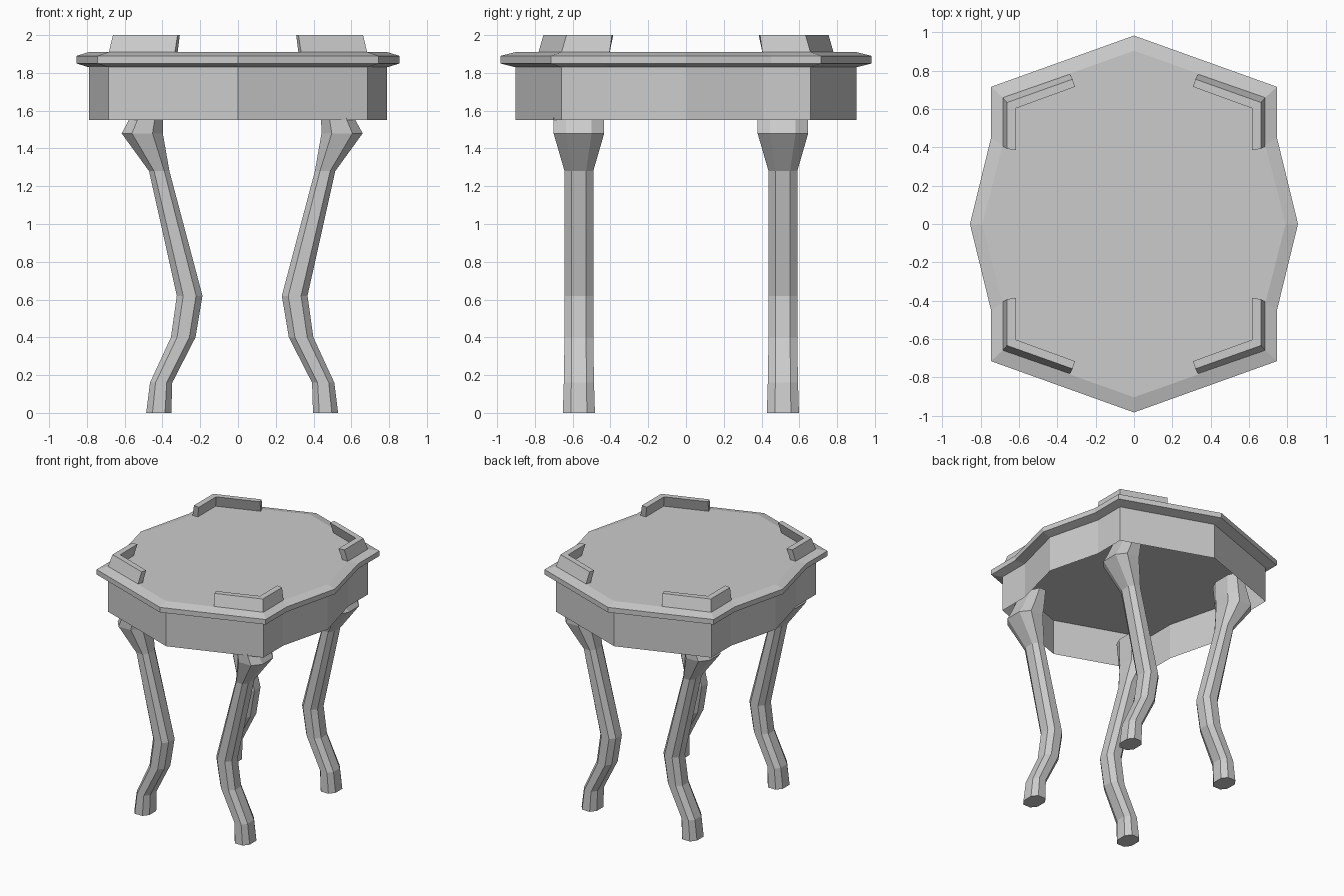
import bpy, bmesh

if "Cube" in bpy.data.objects:
    bpy.data.objects.remove(bpy.data.objects["Cube"])


def loft(name, rings, close_bottom=True, close_top=True):
    """Skin a list of equal-length point rings into one flat-shaded object."""
    bm = bmesh.new()
    vr = [[bm.verts.new(p) for p in ring] for ring in rings]
    n = len(vr[0])
    for a, b in zip(vr, vr[1:]):
        for i in range(n):
            j = (i + 1) % n
            bm.faces.new((a[i], a[j], b[j], b[i]))
    if close_bottom:
        bm.faces.new(vr[0][::-1])
    if close_top:
        bm.faces.new(vr[-1])
    bmesh.ops.recalc_face_normals(bm, faces=bm.faces)
    if not (close_bottom and close_top):
        # open shell: make sure the normals face away from the centre
        f = bm.faces[:][0]
        if f.normal.dot(f.calc_center_median()) < 0:
            bmesh.ops.reverse_faces(bm, faces=bm.faces[:])
    me = bpy.data.meshes.new(name)
    bm.to_mesh(me)
    bm.free()
    ob = bpy.data.objects.new(name, me)
    bpy.context.collection.objects.link(ob)
    return ob


def outline(quarter, z):
    """Mirror (right point, side, corner, back point) to a full 12-point outline."""
    r, s, c, b = quarter
    pts = [r, s, c, b]
    pts += [(-x, y) for x, y in (c, s, r)]
    pts += [(-x, -y) for x, y in (s, c, b)]
    pts += [(x, -y) for x, y in (c, s)]
    return [(x, y, z) for x, y in pts]


OUTER = ((0.855, 0), (0.745, 0.45), (0.745, 0.715), (0, 0.982))
INNER = ((0.79, 0), (0.685, 0.41), (0.685, 0.66), (0, 0.903))

# Table top with bevelled rim
loft("table_top", [outline(INNER, 1.83), outline(OUTER, 1.85),
                   outline(OUTER, 1.89), outline(INNER, 1.91)])

# Hollow apron, open underneath
loft("apron", [outline(INNER, 1.55), outline(INNER, 1.83)], False, False)

# Leg sections: z, inner x, outer x, half depth
LEG = [(0.00, 0.375, 0.508, 0.085), (0.16, 0.37, 0.488, 0.08),
       (0.40, 0.247, 0.377, 0.076), (0.62, 0.21, 0.346, 0.076),
       (1.28, 0.385, 0.493, 0.076), (1.48, 0.42, 0.638, 0.134),
       (1.55, 0.418, 0.60, 0.134), (1.70, 0.418, 0.53, 0.134)]
OCT = [(1, .5), (.5, 1), (-.5, 1), (-1, .5), (-1, -.5), (-.5, -1), (.5, -1), (1, -.5)]

# Corner bracket, L-shaped in plan and leaning inwards
BASE = [(0.685, 0.405), (0.685, 0.66), (0.335, 0.782),
        (0.32, 0.745), (0.638, 0.63), (0.638, 0.405)]
TOP = [(0.662, 0.392), (0.662, 0.633), (0.32, 0.755),
       (0.308, 0.715), (0.615, 0.603), (0.615, 0.385)]

for sy, row in ((-1, "front"), (1, "back")):
    for sx, side in ((-1, "left"), (1, "right")):
        rings = []
        for z, x0, x1, h in LEG:
            cx, hx = (x0 + x1) / 2, (x1 - x0) / 2
            rings.append([(sx * cx + 0.022 + u * hx, sy * 0.54 - 0.027 + v * h, z)
                          for u, v in OCT])
        loft(f"{row}_{side}_leg", rings)
        loft(f"{row}_{side}_corner_bracket",
             [[(sx * x, sy * y, z) for x, y in ring]
              for ring, z in ((BASE, 1.905), (TOP, 2.0))])
